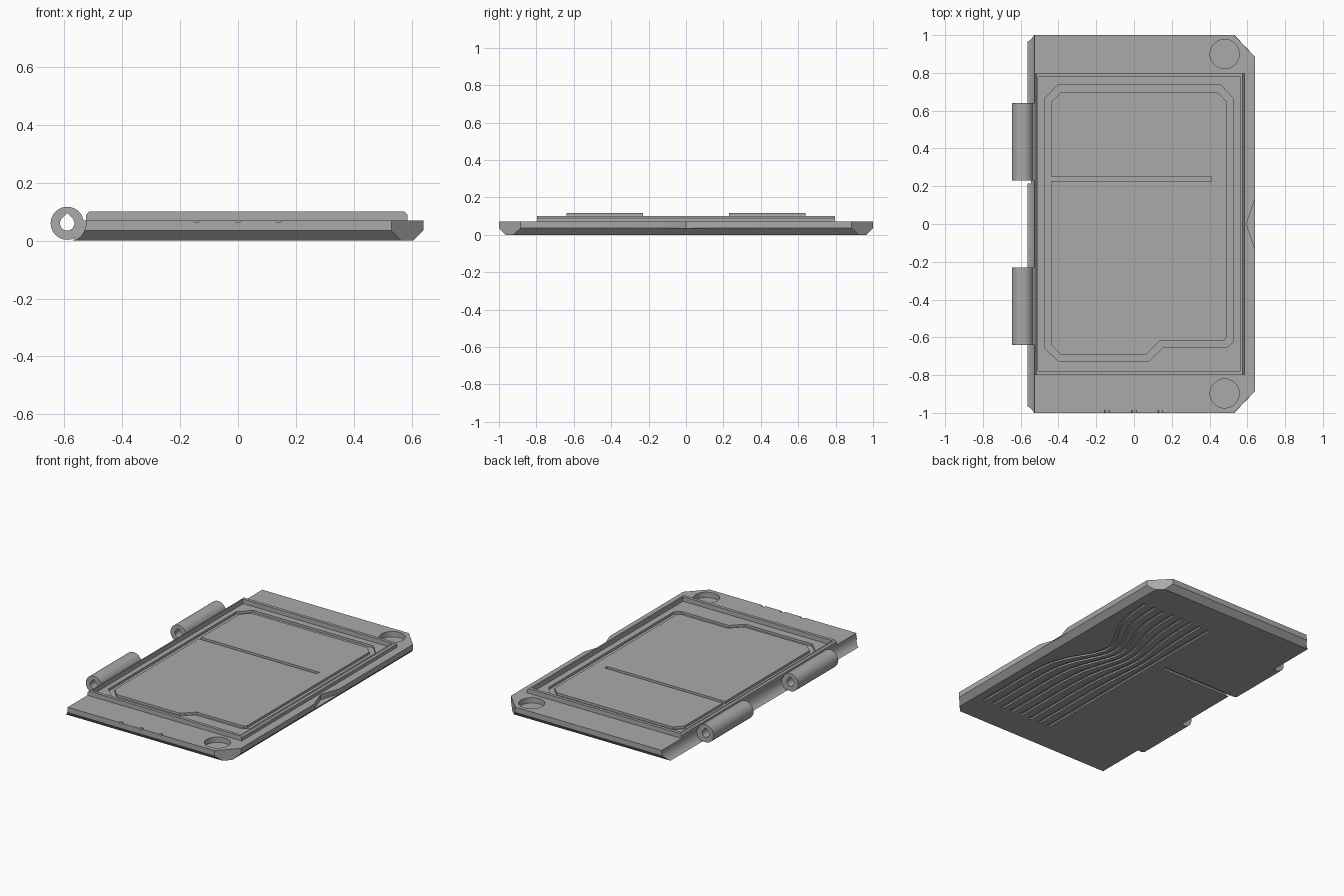
import bpy, bmesh, math

cube = bpy.data.objects.get("Cube")
if cube:
    bpy.data.objects.remove(cube)

grey = bpy.data.materials.new("plain_grey")
grey.use_nodes = True
grey.diffuse_color = (0.4, 0.4, 0.4, 1)
grey.node_tree.nodes["Principled BSDF"].inputs["Base Color"].default_value = (0.4, 0.4, 0.4, 1)


def finish(name, bm):
    bmesh.ops.recalc_face_normals(bm, faces=bm.faces)
    mesh = bpy.data.meshes.new(name)
    bm.to_mesh(mesh)
    bm.free()
    mesh.materials.append(grey)
    ob = bpy.data.objects.new(name, mesh)
    bpy.context.collection.objects.link(ob)
    return ob


def loft(name, rings, closed=False):
    """Skin point loops; cap the ends, or join last to first when closed."""
    bm = bmesh.new()
    loops = [[bm.verts.new(p) for p in ring] for ring in rings]
    n = len(loops[0])
    pairs = list(zip(loops, loops[1:])) + ([(loops[-1], loops[0])] if closed else [])
    for a, b in pairs:
        for i in range(n):
            j = (i + 1) % n
            bm.faces.new((a[i], a[j], b[j], b[i]))
    if not closed:
        bm.faces.new(loops[0])
        bm.faces.new(loops[-1])
    return finish(name, bm)


def at(pts, z):
    return [(x, y, z) for x, y in pts]


def prism(name, pts, z0, z1):
    return loft(name, [at(pts, z0), at(pts, z1)])


def rect(x0, x1, y0, y1):
    return [(x0, y0), (x1, y0), (x1, y1), (x0, y1)]


def circle(cx, cy, r, n):
    return [(cx + r * math.cos(math.tau * i / n), cy + r * math.sin(math.tau * i / n)) for i in range(n)]


def along_y(pts, y):
    return [(x, y, z) for x, z in pts]


def cut(target, cutters):
    for c in cutters:
        mod = target.modifiers.new("cut", "BOOLEAN")
        mod.object, mod.operation, mod.solver = c, "DIFFERENCE", "EXACT"
    deps = bpy.context.evaluated_depsgraph_get()
    mesh = bpy.data.meshes.new_from_object(target.evaluated_get(deps))
    target.modifiers.clear()
    target.data = mesh
    for c in cutters:
        bpy.data.objects.remove(c)


def smooth(ob):
    bpy.ops.object.select_all(action="DESELECT")
    ob.select_set(True)
    bpy.context.view_layer.objects.active = ob
    bpy.ops.object.shade_smooth_by_angle(angle=math.radians(30))


# Base plate: clipped right corners, bevelled lower edge
def mirror_y(half):
    return half + [(x, -y) for x, y in reversed(half)]


TOP = 0.07
HINGE_X, HINGE_Z = -0.59, 0.06
outline = mirror_y([(-0.6, -1), (0.53, -1), (0.64, -0.885)])
foot = mirror_y([(-0.6, -0.965), (0.565, -0.965), (0.605, -0.923)])
plate = loft("base_plate", [at(foot, 0), at(outline, 0.035), at(outline, TOP)])

# Rounded channel beside the hinge, thumb notch, corner recesses
cutters = [
    loft("channel", [along_y(circle(HINGE_X, HINGE_Z, 0.065, 48), y) for y in (-1.1, 1.1)]),
    prism("thumb_notch", [(0.595, 0), (0.66, -0.19), (0.66, 0.19)], 0.037, 0.1),
]
for y in (-0.897, 0.9):
    cutters.append(prism("corner_recess", circle(0.48, y, 0.077, 48), 0.035, 0.1))
for x in (-0.143, 0, 0.14):
    cutters.append(loft("edge_nick", [along_y(circle(x, 0.075, 0.013, 16), y) for y in (-1.1, -0.985)]))

# Gasket groove and slots
outer = [(-0.475, 0.66), (-0.405, 0.735), (0.46, 0.735), (0.525, 0.665), (0.525, -0.625),
         (0.49, -0.655), (0.15, -0.655), (0.08, -0.725), (-0.4, -0.725), (-0.475, -0.655)]
inner = [(-0.44, 0.645), (-0.39, 0.695), (0.445, 0.695), (0.49, 0.65), (0.49, -0.6),
         (0.475, -0.62), (0.135, -0.62), (0.065, -0.69), (-0.39, -0.69), (-0.44, -0.64)]
cutters.append(loft("gasket_groove", [at(outer, 0.055), at(outer, 0.1), at(inner, 0.1), at(inner, 0.055)], True))
cutters.append(prism("top_slot", rect(-0.44, 0.41, 0.225, 0.25), 0.055, 0.1))
cutters.append(prism("bottom_slot", rect(-0.7, -0.05, 0.215, 0.24), -0.05, 0.012))

# Wavy grooves underneath, bending more toward the right side
STEPS = 28
for k in range(8):
    t = k / 7
    path = []
    for i in range(STEPS + 1):
        y = -0.77 + 1.52 * i / STEPS
        bump = math.exp(-((y - 0.19) / 0.24) ** 2)
        path.append((0.04 + t * (0.5 - 0.17 * bump), y))
    ribbon = [(x - 0.011, y) for x, y in path] + [(x + 0.011, y) for x, y in reversed(path)]
    cutters.append(prism("wavy_groove", ribbon, -0.05, 0.01))
cut(plate, cutters)
smooth(plate)

# Raised rim with sloped long sides
low, hole = rect(-0.525, 0.585, -0.797, 0.797), rect(-0.507, 0.565, -0.777, 0.777)
crest = rect(-0.515, 0.575, -0.797, 0.797)
loft("raised_rim", [at(low, TOP - 0.005), at(low, 0.09), at(crest, 0.1), at(hole, 0.1),
                    at(hole, TOP - 0.005)], True)

# Hinge barrels with teardrop bores and webs to the plate
arc = [math.radians(135 + 270 * i / 20) for i in range(21)]
bore = [(HINGE_X + 0.025 * math.cos(a), HINGE_Z + 0.025 * math.sin(a)) for a in arc]
bore.append((HINGE_X, HINGE_Z + 0.036))
for side, y0, y1 in (("front", -0.64, -0.23), ("back", 0.23, 0.64)):
    barrel = loft(side + "_hinge_barrel", [along_y(circle(HINGE_X, HINGE_Z, 0.057, 48), y) for y in (y0, y1)])
    cut(barrel, [loft("bore", [along_y(bore, y) for y in (y0 - 0.1, y1 + 0.1)])])
    smooth(barrel)
    web = [(-0.555, 0.018), (-0.57, 0.001), (-0.52, 0.001), (-0.52, TOP), (-0.55, TOP)]
    loft(side + "_hinge_web", [along_y(web, y) for y in (y0, y1)])
